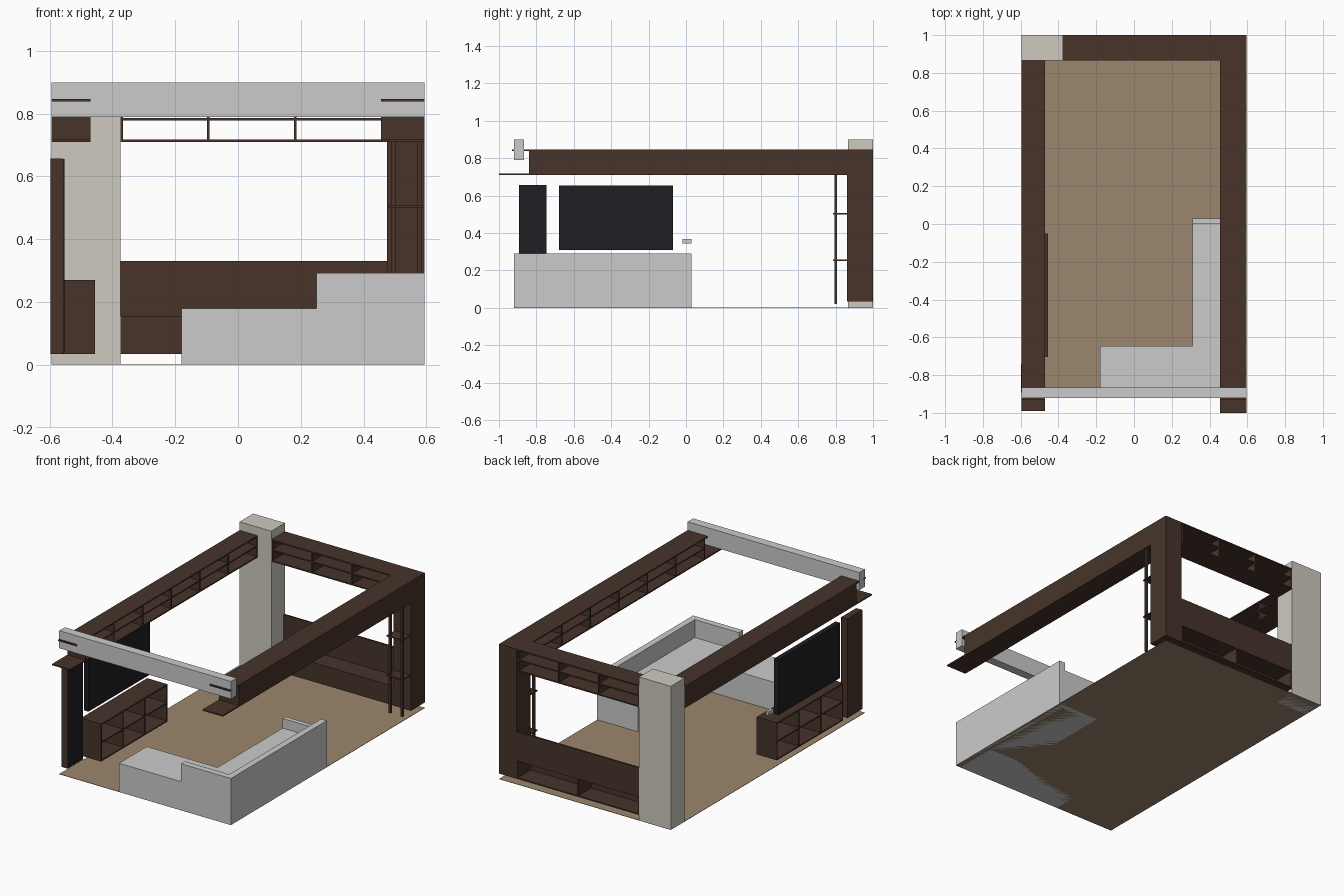
import bpy, bmesh

if "Cube" in bpy.data.objects:
    bpy.data.objects.remove(bpy.data.objects["Cube"])


def mat(name, r, g, b):
    m = bpy.data.materials.new(name)
    m.diffuse_color = (r, g, b, 1)
    m.use_nodes = True
    m.node_tree.nodes["Principled BSDF"].inputs["Base Color"].default_value = m.diffuse_color
    return m


BROWN = mat("dark_wood", 0.063, 0.034, 0.023)
TAN = mat("wood_floor", 0.33, 0.24, 0.15)
STONE = mat("plaster", 0.62, 0.59, 0.53)
BLACK = mat("dark_glass", 0.013, 0.013, 0.017)
T = 0.008  # board thickness


def build(name, boxes, material=None):
    """One object made of boxes given as (x0, x1, y0, y1, z0, z1)."""
    bm = bmesh.new()
    for x0, x1, y0, y1, z0, z1 in boxes:
        verts = bmesh.ops.create_cube(bm, size=1)["verts"]
        for v in verts:
            v.co = (x1 if v.co.x > 0 else x0,
                    y1 if v.co.y > 0 else y0,
                    z1 if v.co.z > 0 else z0)
    me = bpy.data.meshes.new(name)
    bm.to_mesh(me)
    bm.free()
    if material:
        me.materials.append(material)
    ob = bpy.data.objects.new(name, me)
    bpy.context.collection.objects.link(ob)
    return ob


def dividers(a, b, n):
    """Start positions of n + 1 upright boards between a and b."""
    return [a + (b - a - T) * i / n for i in range(n + 1)]


# floor and structure
build("floor", [(-0.595, 0.595, -0.92, 1.0, 0, 0.002)], TAN)
build("column", [(-0.595, -0.375, 0.865, 1.0, 0, 0.9)], STONE)
build("front_beam", [(-0.595, 0.595, -0.92, -0.865, 0.79, 0.9)])

# overhead side shelves, open towards the room
Z0, ZM, Z1 = 0.71, 0.778, 0.847


def side_shelf(name, x0, x1, outer, y_end, y_front):
    boxes = [(x0, x1, y_front, y_end, Z0, Z0 + T),
             (x0, x1, -0.84, y_end, ZM, ZM + T),
             (x0, x1, -0.93, y_end, Z1 - T, Z1),
             (outer, outer + T, -0.84, y_end, Z0, Z1)]
    boxes += [(x0, x1, y, y + T, Z0, Z1) for y in dividers(-0.84, 0.865, 6)]
    build(name, boxes, BROWN)


side_shelf("left_overhead_shelf", -0.595, -0.47, -0.595, 0.865, -0.99)
side_shelf("right_overhead_shelf", 0.455, 0.595, 0.595 - T, 1.0, -1.0)

# overhead back shelf, open on both sides
boxes = [(-0.375, 0.46, 0.865, 1.0, z, z + T) for z in (Z0, ZM, Z1 - T)]
boxes += [(x, x + T, 0.865, 1.0, Z0, Z1) for x in dividers(-0.375, 0.463, 3)]
build("back_overhead_shelf", boxes, BROWN)

# corner post and low back unit with open storage facing backwards
build("corner_post", [(0.475, 0.595, 0.862, 1.0, 0.035, 0.84)], BROWN)
X0, X1 = -0.375, 0.475
boxes = [(X0, X1, 0.865, 1.0, 0.035, 0.035 + T),
         (X0, X1, 0.865, 1.0, 0.155 - T, 0.155),
         (X0, X1, 0.865, 0.865 + T, 0.035, 0.155),
         (X0, X1, 0.988, 1.0, 0.147, 0.33)]
boxes += [(x, x + T, 0.865, 1.0, 0.035, 0.155) for x in dividers(X0, X1, 2)]
build("low_back_unit", boxes, BROWN)

# slim rods with small shelves beside the post
build("shelf_rods", [(x - 0.007, x + 0.007, 0.793, 0.807, 0.02, Z0)
                     for x in (0.495, 0.578)], BROWN)
build("rod_shelves", [(0.48, 0.59, 0.785, 0.862, z, z + 0.007)
                      for z in (0.252, 0.5)], BROWN)

# media cabinet
cx0, cx1, cy0, cy1, cz0, cz1 = -0.595, -0.455, -0.705, -0.05, 0.035, 0.27
boxes = [(cx0, cx1, cy0, cy1, z, z + T)
         for z in (cz0, (cz0 + cz1 - T) / 2, cz1 - T)]
boxes += [(cx0, cx1, y, y + T, cz0, cz1) for y in dividers(cy0, cy1, 3)]
build("media_cabinet", boxes, BROWN)

# television, side panel with dark glass, wall socket
build("television", [(-0.592, -0.56, -0.68, -0.07, 0.31, 0.655)], BLACK)
build("side_panel", [(-0.597, -0.558, -0.892, -0.745, 0.035, 0.657)], BROWN)
build("side_panel_glass", [(-0.558, -0.553, -0.892, -0.745, 0.037, 0.655)], BLACK)
build("wall_socket", [(-0.592, -0.575, -0.02, 0.03, 0.345, 0.368)])

# corner sofa
build("sofa_long_seat", [(0.31, 0.56, -0.645, 0.0, 0, 0.18)])
build("sofa_chaise", [(-0.18, 0.56, -0.92, -0.645, 0, 0.18)])
build("sofa_back", [(0.555, 0.595, -0.92, 0.03, 0, 0.292)])
build("sofa_front_back", [(0.25, 0.555, -0.92, -0.88, 0, 0.292)])
build("sofa_arm", [(0.31, 0.555, 0.0, 0.03, 0, 0.24)])
